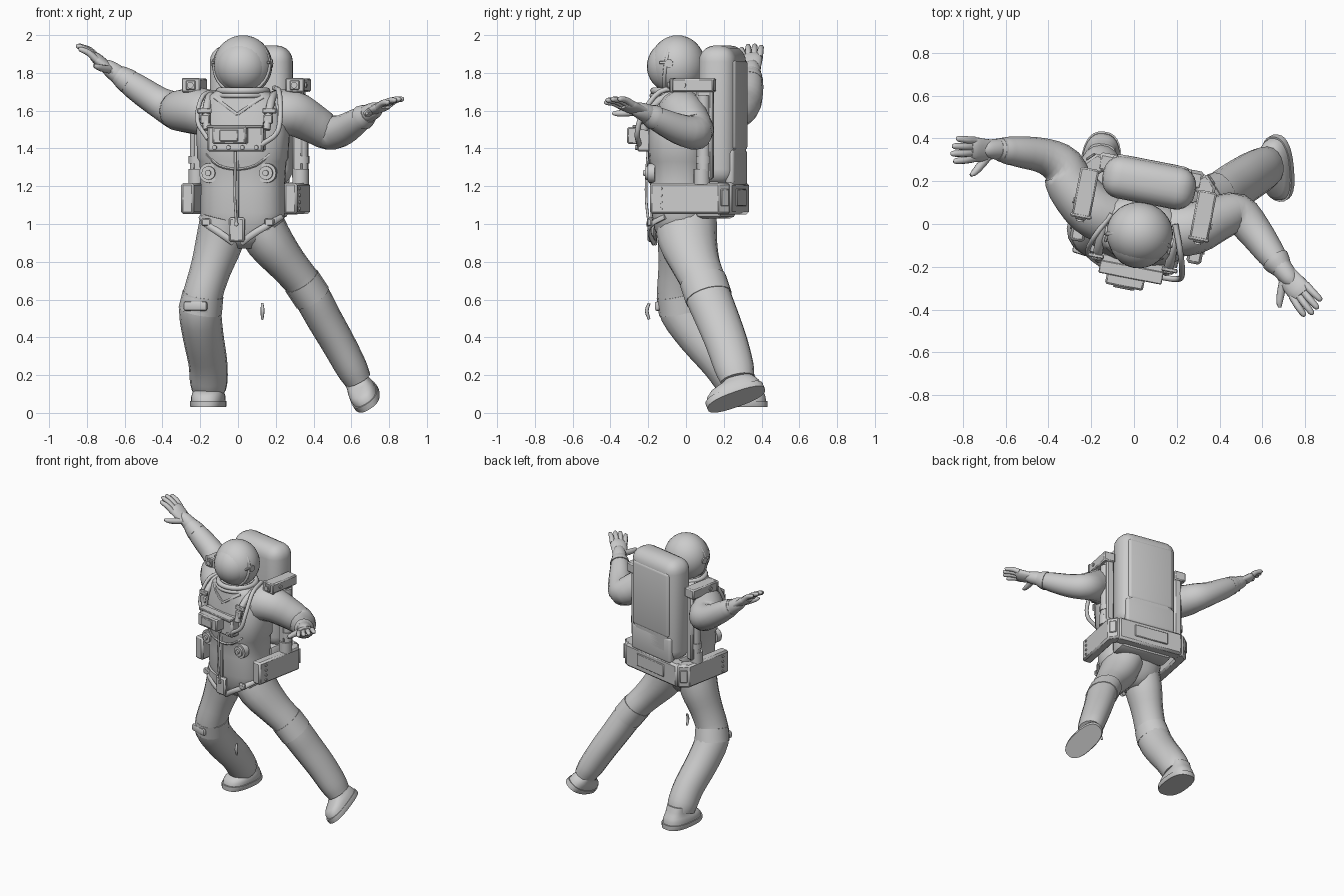
import bpy, bmesh, math
from mathutils import Vector as V, Matrix

if "Cube" in bpy.data.objects:
    bpy.data.objects.remove(bpy.data.objects["Cube"])

# Torso frame: body is turned slightly about z; limbs are in world space
BODY = Matrix.Translation((0.03, 0, 0)) @ Matrix.Rotation(math.radians(-11), 4, 'Z')
WORLD = Matrix.Identity(4)


def finish(name, bm, M=WORLD, angle=40):
    bmesh.ops.recalc_face_normals(bm, faces=bm.faces)
    me = bpy.data.meshes.new(name)
    bm.to_mesh(me)
    bm.free()
    me.shade_smooth()
    me.set_sharp_from_angle(angle=math.radians(angle))
    ob = bpy.data.objects.new(name, me)
    ob.matrix_world = M
    bpy.context.collection.objects.link(ob)
    return ob


def loft(name, rings, M=WORLD, angle=40):
    bm = bmesh.new()
    rows = [[bm.verts.new(p) for p in r] for r in rings]
    n = len(rows[0])
    for a, b in zip(rows, rows[1:]):
        for i in range(n):
            bm.faces.new((a[i], a[(i + 1) % n], b[(i + 1) % n], b[i]))
    bm.faces.new(rows[0][::-1])
    bm.faces.new(rows[-1])
    return finish(name, bm, M, angle)


def spline(pts, steps):
    P = [V(p) for p in pts]
    P = [2 * P[0] - P[1]] + P + [2 * P[-1] - P[-2]]
    out = []
    for i in range(1, len(P) - 2):
        a, b, c, d = P[i - 1:i + 3]
        for k in range(steps):
            t = k / steps
            out.append(0.5 * (2 * b + (c - a) * t + (2 * a - 5 * b + 4 * c - d) * t * t
                              + (3 * b - a - 3 * c + d) * t ** 3))
    return out + [P[-2]]


def tube(name, pts, M=WORLD, sides=16, ref=(0, 1, 0), steps=3, flat=1.0):
    # pts are (x, y, z, radius); flat scales the radius along ref
    S = spline(pts, steps)
    C = [p.to_3d() for p in S]
    rings = []
    for i, c in enumerate(C):
        d = (C[min(i + 1, len(C) - 1)] - C[max(i - 1, 0)]).normalized()
        a = V(ref)
        a = (a - d * a.dot(d)).normalized()
        b = d.cross(a)
        r = S[i][3]
        rings.append([c + a * (r * flat * math.cos(t)) + b * (r * math.sin(t))
                      for t in (2 * math.pi * k / sides for k in range(sides))])
    return loft(name, rings, M, 60)


def box(name, loc, size, M=BODY, bevel=0.008, seg=1, rot=0):
    bm = bmesh.new()
    bmesh.ops.create_cube(bm, size=1)
    bmesh.ops.scale(bm, vec=size, verts=bm.verts)
    bmesh.ops.bevel(bm, geom=bm.edges[:], offset=bevel, segments=seg, profile=0.5, affect='EDGES')
    return finish(name, bm, M @ Matrix.Translation(loc) @ Matrix.Rotation(rot, 4, 'Z'))


def cyl(name, loc, r, h, axis='Z', r2=None, M=BODY, n=20):
    bm = bmesh.new()
    bmesh.ops.create_cone(bm, cap_ends=True, segments=n, radius1=r, radius2=r if r2 is None else r2, depth=h)
    R = {'Z': WORLD, 'Y': Matrix.Rotation(math.pi / 2, 4, 'X'), 'X': Matrix.Rotation(math.pi / 2, 4, 'Y')}[axis]
    return finish(name, bm, M @ Matrix.Translation(loc) @ R)


def ball(name, loc, r, scale=(1, 1, 1)):
    bm = bmesh.new()
    bmesh.ops.create_uvsphere(bm, u_segments=28, v_segments=18, radius=r)
    return finish(name, bm, BODY @ Matrix.Translation(loc) @ Matrix.Diagonal((*scale, 1)))


def ring(name, loc, R, r, rot=WORLD):
    bpy.ops.mesh.primitive_torus_add(major_radius=R, minor_radius=r, major_segments=32, minor_segments=8)
    ob = bpy.context.object
    ob.name = name
    ob.data.shade_smooth()
    ob.matrix_world = BODY @ Matrix.Translation(loc) @ rot


def oval(x0, x1, w, z, cy=0.0, n=24, e=0.8):
    pw = lambda v: math.copysign(abs(v) ** e, v)
    return [V(((x0 + x1) / 2 + (x1 - x0) / 2 * pw(math.cos(t)), cy + w * pw(math.sin(t)), z))
            for t in (2 * math.pi * k / n for k in range(n))]


# Suit torso: (z, half width, half depth, centre y)
torso = [(.87, .07, .07, -.02), (.91, .14, .11, -.02), (.97, .205, .14, -.02), (1.06, .225, .155, -.02),
         (1.2, .222, .165, -.02), (1.33, .23, .168, -.02), (1.35, .242, .175, -.02), (1.48, .247, .172, -.02),
         (1.6, .235, .152, -.02), (1.67, .19, .135, -.03), (1.71, .13, .12, -.04)]
loft("suit_torso", [oval(-a, a, b, z, c) for z, a, b, c in torso], BODY, 50)

# Helmet, visor and neck ring
FACE = Matrix.Rotation(math.pi / 2, 4, 'X')
ball("helmet", (.005, -.045, 1.84), .156, (1, .95, 1.02))
ball("visor", (.005, -.075, 1.835), .138, (1, .96, 1))
ring("visor_rim", (.005, -.08, 1.838), .147, .011, Matrix.Rotation(-.15, 4, 'X') @ FACE)
ring("neck_ring", (.005, -.045, 1.705), .127, .018)
ring("neck_ring_lower", (.005, -.045, 1.68), .135, .014)
for s in (-1, 1):
    cyl("visor_pivot", (.005 + s * .152, -.06, 1.85), .022, .02, 'X')
    box("visor_latch", (.005 + s * .15, -.085, 1.855), (.014, .06, .016), bevel=.004)

# Backpack with rear panels and narrower foot
box("backpack", (.003, .197, 1.575), (.44, .2, .74), bevel=.085, seg=5)
box("backpack_rear_panel", (.003, .277, 1.63), (.35, .05, .48), bevel=.022, seg=3)
box("backpack_lower_panel", (.003, .272, 1.3), (.38, .05, .19), bevel=.02, seg=3)
box("backpack_foot", (0, .16, 1.13), (.4, .15, .2), bevel=.03, seg=2)

# Thruster frame: U-shaped base, side columns and top arms
box("base_rear", (0, .25, 1.135), (.5, .09, .17), bevel=.015)
box("base_rear_plate", (0, .297, 1.14), (.26, .012, .09), bevel=.004)
for s in (-1, 1):
    box("base_arm", (s * .278, .055, 1.135), (.07, .38, .165), bevel=.012)
    box("base_corner", (s * .255, .232, 1.135), (.085, .085, .165), bevel=.012, rot=math.pi / 4)
    box("base_corner_plate", (s * .288, .265, 1.14), (.05, .012, .09), bevel=.004, rot=-s * math.pi / 4)
    for k in range(4):
        cyl("base_stud", (s * .314, -.075, 1.08 + k * .036), .009, .012, 'X', n=8)
    box("column", (s * .268, .155, 1.5), (.06, .09, .53), bevel=.012)
    cyl("column_rod", (s * .285, .15, 1.48), .034, .4, n=14)
    cyl("column_foot", (s * .28, .14, 1.25), .044, .08, n=14)
    cyl("column_collar", (s * .285, .15, 1.34), .04, .04, n=14)
    box("top_arm", (s * .28, .095, 1.735), (.088, .23, .072), bevel=.008)
    box("thruster_face", (s * .28, -.016, 1.735), (.1, .02, .075), bevel=.006)
    box("thruster_frame", (s * .28, -.028, 1.735), (.05, .012, .05), bevel=.004)
    cyl("thruster_nozzle", (s * .28, -.035, 1.735), .012, .016, 'Y', .018, n=12)
    cyl("side_nozzle", (s * .323, .05, 1.735), .013, .016, 'X', n=12)
    # Shoulder straps and buckles
    tube("shoulder_strap", [(s * .16, -.195, 1.5, .022), (s * .17, -.163, 1.6, .022), (s * .17, -.07, 1.675, .022),
                            (s * .18, .04, 1.675, .022), (s * .19, .12, 1.6, .022)], BODY, 8, (1, 0, 0))
    box("strap_buckle", (s * .175, -.185, 1.6), (.075, .02, .03), bevel=.005)
    box("strap_plate", (s * .17, -.195, 1.555), (.05, .02, .05), bevel=.006)
    # Round hose connectors on the belly
    cyl("connector_base", (s * .155, -.15, 1.27), .052, .04, 'Y')
    cyl("connector_ring", (s * .155, -.17, 1.27), .036, .03, 'Y')
    cyl("connector_hub", (s * .155, -.183, 1.27), .016, .03, 'Y')
    # Hip harness
    tube("hip_strap", [(s * .215, -.07, 1.04, .018), (s * .17, -.152, 1.0, .018), (s * .09, -.18, .95, .018),
                       (s * .02, -.17, .9, .018)], BODY, 8, (0, 1, 0), flat=.6)
    box("hip_buckle", (s * .17, -.16, 1.01), (.05, .025, .04), bevel=.006)
    # Collar seam
    tube("collar_seam", [(s * .13, -.135, 1.67, .009), (s * .07, -.168, 1.63, .009), (0, -.178, 1.58, .009)],
         BODY, 6)

# Belt drop panel, zip, front tether and hard-torso seam
box("crotch_panel", (0, -.185, .97), (.085, .035, .13), bevel=.01)
cyl("crotch_button", (0, -.205, 1.0), .012, .015, 'Y', n=10)
box("front_zip", (0, -.183, 1.18), (.02, .016, .34), bevel=.004)
tube("front_tether", [(-.005, -.205, 1.4, .007), (-.005, -.215, 1.25, .007), (-.005, -.215, 1.12, .007),
                      (0, -.2, 1.0, .007)], BODY, 8, steps=4)
tube("belly_seam", [(-.17, -.155, 1.37, .008), (-.1, -.183, 1.31, .008), (0, -.188, 1.29, .008),
                    (.1, -.183, 1.31, .008), (.17, -.155, 1.37, .008)], BODY, 6)

# Chest control unit
box("chest_unit", (0, -.2, 1.45), (.3, .075, .135), bevel=.01)
box("chest_screen_housing", (-.02, -.265, 1.468), (.18, .08, .09), bevel=.008)
box("chest_screen", (-.02, -.307, 1.468), (.1, .012, .06), bevel=.004)
box("chest_shelf", (0, -.23, 1.515), (.3, .06, .016), bevel=.004)
for k in range(4):
    cyl("chest_knob", (-.11 + k * .075, -.24, 1.405), .012, .02, 'Y', n=10)

# Hoses
tube("oxygen_hose", [(.16, .03, 1.72, .014), (.21, -.1, 1.7, .014), (.235, -.19, 1.58, .014),
                     (.22, -.22, 1.48, .014), (.14, -.225, 1.42, .014)], BODY, 10, (1, 0, 0), 4)
tube("short_hose", [(-.14, .02, 1.7, .012), (-.2, -.1, 1.68, .012), (-.215, -.18, 1.55, .012),
                    (-.15, -.22, 1.45, .012)], BODY, 10, (1, 0, 0), 4)

# Legs
leg_r = [(-.07, -.02, 1.03, .13), (-.1, -.015, .9, .125), (-.145, -.03, .76, .108), (-.185, -.04, .63, .105),
         (-.2, -.02, .54, .112), (-.185, .07, .41, .108), (-.16, .19, .27, .103), (-.155, .26, .17, .1),
         (-.155, .28, .12, .09)]
leg_l = [(.1, 0, 1.03, .13), (.165, .01, .91, .125), (.26, .05, .79, .105), (.335, .09, .7, .097),
         (.395, .12, .61, .097), (.455, .165, .5, .094), (.53, .215, .37, .09), (.6, .255, .24, .084),
         (.634, .272, .175, .073)]
tube("right_leg", leg_r, flat=1.08)
tube("left_leg", leg_l, flat=1.25)
band = lambda pts, d: [(*p[:3], p[3] + d) for p in pts]
tube("right_knee_band", band(leg_r[3:5], .004), flat=1.08)
tube("left_knee_band", band(leg_l[3:5], .004), flat=1.25)
box("knee_pad", (-.225, -.135, .565), (.13, .03, .05), WORLD, .012, 2, -.3)
# Small detached strap clip in front of the knee
tube("loose_clip", [(.128, -.195, .58, .007), (.13, -.208, .54, .01), (.128, -.195, .495, .007)], WORLD, 8)


# Boots: sole plus lofted upper in a forward/side/up frame
def boot(name, centre, fwd, down, k):
    f = V(fwd).normalized()
    u = -V(down)
    u = (u - f * u.dot(f)).normalized()
    M = Matrix((f, u.cross(f), u)).transposed().to_4x4()
    M.translation = centre
    loft(name + "_sole", [oval(-.158, .165, w * k, z, n=28) for z, w in ((0, .08), (.006, .084), (.034, .084))], M)
    loft(name + "_upper", [oval(a, b, w * k, z, n=28) for z, a, b, w in (
        (.03, -.15, .155, .078), (.055, -.147, .15, .079), (.078, -.138, .125, .073), (.095, -.125, .07, .066),
        (.115, -.115, .03, .063), (.15, -.1, .01, .06))], M, 55)


boot("right_boot", (-.157, .275, .03), (-.12, -1, 0), (0, 0, -1), 1.12)
boot("left_boot", (.683, .27, .073), (.08, -.94, -.33), (.53, .28, -.8), .95)

# Arms
arm_r = [(-.1, .02, 1.57, .125), (-.2, .07, 1.595, .125), (-.295, .18, 1.6, .113), (-.335, .27, 1.605, .1),
         (-.42, .318, 1.645, .083), (-.54, .338, 1.725, .072), (-.625, .347, 1.785, .056)]
arm_l = [(.16, -.03, 1.57, .125), (.28, -.02, 1.59, .122), (.4, .03, 1.53, .105), (.485, .05, 1.485, .093),
         (.56, -.03, 1.5, .082), (.64, -.14, 1.55, .067), (.685, -.2, 1.58, .052)]
for name, arm in (("right_arm", arm_r), ("left_arm", arm_l)):
    tube(name, arm, ref=(0, 0, 1))
    p, q = V(arm[-2][:3]), V(arm[-1][:3])
    tube(name + "_cuff", [(*p.lerp(q, t), r) for t, r in ((.45, .067), (.75, .062), (1.15, .05))], ref=(0, 0, 1))


# Gloves: wrist, palm, four fingers and a thumb
def glove(name, wrist, tip, thumb_side):
    w = V(wrist)
    d = (V(tip) - w).normalized()
    s = V(thumb_side)
    s = (s - d * s.dot(d)).normalized()
    n = d.cross(s)
    n = n if n.z < 0 else -n    # palm side, fingers curl towards it
    at = lambda a, b, r, c=0: (*(w + d * a + s * b + n * c), r)
    tube(name + "_wrist", [at(-.04, 0, .05), at(.02, 0, .048), at(.07, 0, .04), at(.1, 0, .025)], ref=n, sides=14)
    tube(name + "_palm", [at(.02, 0, .045), at(.08, .003, .054), at(.135, 0, .058), at(.165, 0, .048)],
         ref=n, flat=.5, sides=14)
    for i, length in enumerate((.11, .13, .125, .105)):
        b = .042 - i * .028
        tube(name + "_finger", [at(.14, b, .019), at(.14 + length * .5, b * 1.15, .017, -.006),
                                at(.14 + length * .9, b * 1.25, .014, .004), at(.14 + length, b * 1.25, .007, .009)],
             ref=n, sides=8)
    tube(name + "_thumb", [at(.05, .025, .022), at(.085, .075, .02, .01), at(.115, .11, .016, .015),
                           at(.135, .125, .008, .018)], ref=n, sides=8)


glove("right_glove", (-.635, .35, 1.79), (-.868, .345, 1.967), (0, -1, -.2))
glove("left_glove", (.69, -.205, 1.585), (.855, -.42, 1.67), (-.78, -.6, -.2))
